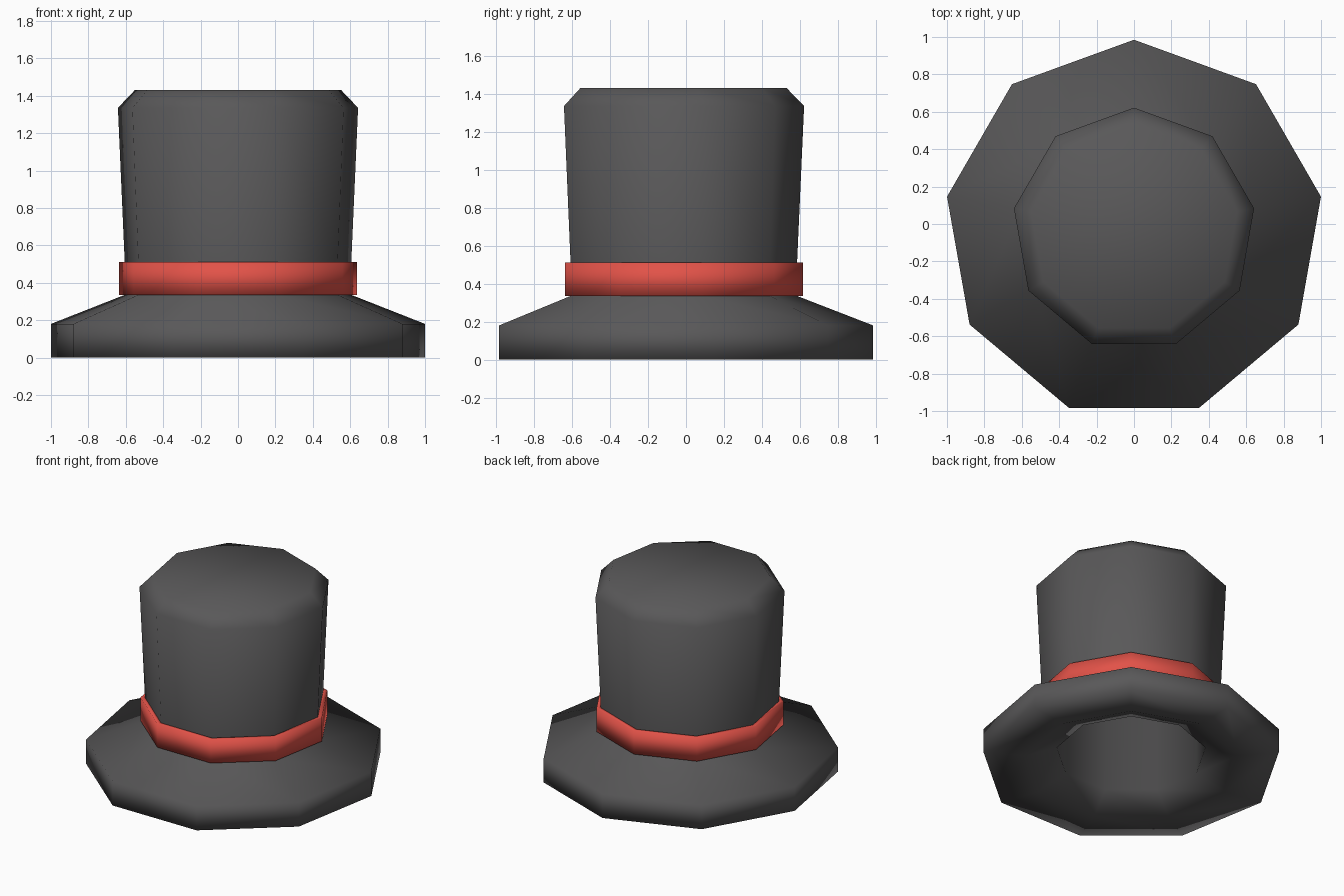
import bpy, bmesh, math

if "Cube" in bpy.data.objects:
    bpy.data.objects.remove(bpy.data.objects["Cube"])

SIDES, CY = 9, -0.03


def lathe(name, profile, color=None, closed=False, caps=True):
    """Nine-sided turned shape from (radius, z) pairs, one corner facing +y."""
    bm = bmesh.new()
    rings = []
    for r, z in profile:
        rings.append([bm.verts.new((r * math.sin(i * math.tau / SIDES),
                                    CY + r * math.cos(i * math.tau / SIDES), z))
                      for i in range(SIDES)])
    pairs = list(zip(rings, rings[1:]))
    if closed:
        pairs.append((rings[-1], rings[0]))
    for a, b in pairs:
        for i in range(SIDES):
            j = (i + 1) % SIDES
            bm.faces.new((a[i], a[j], b[j], b[i]))
    if caps and not closed:
        bm.faces.new(rings[0])
        bm.faces.new(rings[-1])
    bmesh.ops.recalc_face_normals(bm, faces=bm.faces)
    mesh = bpy.data.meshes.new(name)
    bm.to_mesh(mesh)
    bm.free()
    obj = bpy.data.objects.new(name, mesh)
    bpy.context.collection.objects.link(obj)
    mesh.shade_smooth()
    mat = bpy.data.materials.new(name + "_colour")
    mat.diffuse_color = color
    mat.use_nodes = True
    mat.node_tree.nodes["Principled BSDF"].inputs["Base Color"].default_value = mat.diffuse_color
    mesh.materials.append(mat)
    return obj


FELT = (0.1, 0.098, 0.1, 1)
RED = (0.76, 0.085, 0.065, 1)

# Brim with raised underside, crown with bevelled top and hollow inside
lathe("hat_body", [(0.51, 1.33), (0.51, 0.085), (0.73, 0.0), (1.015, 0.0),
                   (1.015, 0.18), (0.615, 0.335), (0.615, 0.51),
                   (0.652, 1.335), (0.56, 1.43)], FELT)

# Ribbon around the foot of the crown
lathe("hat_band", [(0.61, 0.335), (0.645, 0.335), (0.645, 0.51), (0.612, 0.51)],
      RED, closed=True)
